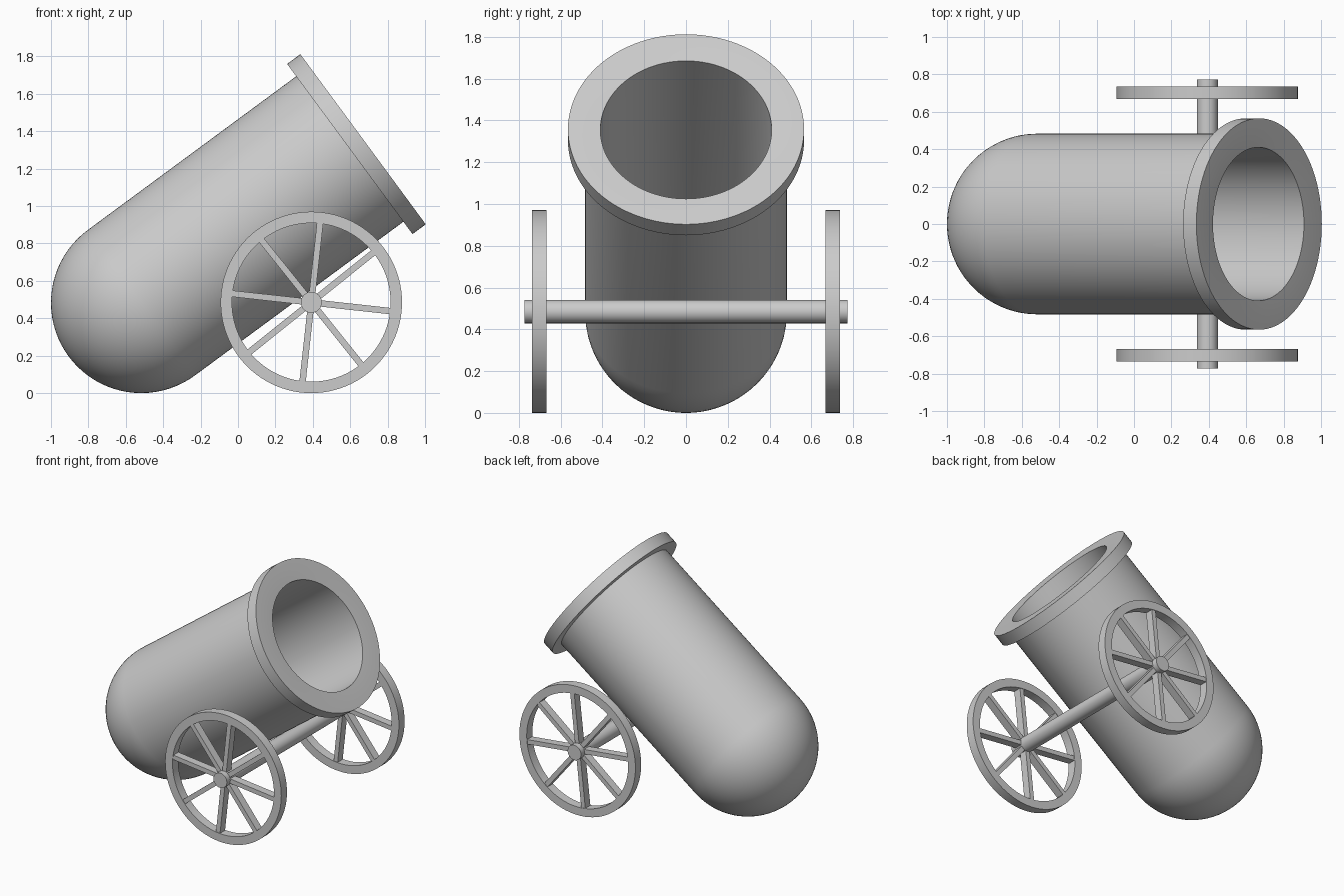
import bpy, bmesh
from math import sin, cos, pi, radians
from mathutils import Matrix, Vector

if "Cube" in bpy.data.objects:
    bpy.data.objects.remove(bpy.data.objects["Cube"])

TILT = radians(36.4)
BREECH = Vector((-0.517, 0, 0.483))
AXLE_X, AXLE_Z = 0.392, 0.485


def finish(bm, name, matrix):
    bmesh.ops.remove_doubles(bm, verts=bm.verts, dist=1e-5)
    bmesh.ops.recalc_face_normals(bm, faces=bm.faces)
    bm.transform(matrix)
    mesh = bpy.data.meshes.new(name)
    bm.to_mesh(mesh)
    bm.free()
    ob = bpy.data.objects.new(name, mesh)
    bpy.context.collection.objects.link(ob)
    bpy.ops.object.select_all(action='DESELECT')
    ob.select_set(True)
    bpy.context.view_layer.objects.active = ob
    bpy.ops.object.shade_smooth_by_angle(angle=radians(30))
    return ob


def lathe(name, profile, matrix, closed=False, steps=96):
    """Revolve (radius, height) points around local z."""
    bm = bmesh.new()
    vs = [bm.verts.new((r, 0, z)) for r, z in profile]
    edges = [bm.edges.new(p) for p in zip(vs, vs[1:])]
    if closed:
        edges.append(bm.edges.new((vs[-1], vs[0])))
    bmesh.ops.spin(bm, geom=vs + edges, cent=(0, 0, 0), axis=(0, 0, 1),
                   angle=2 * pi, steps=steps, use_merge=True)
    return finish(bm, name, matrix)


def dome(r, n=20):
    """Quarter arc from the pole up to the equator."""
    return [(r * sin(i * pi / 2 / n), -r * cos(i * pi / 2 / n)) for i in range(n + 1)]


# Hollow barrel with rounded breech and muzzle flange
R, BORE, FLANGE, LENGTH = 0.483, 0.41, 0.565, 1.473
profile = (dome(R)
           + [(R, LENGTH - 0.088), (FLANGE, LENGTH - 0.088), (FLANGE, LENGTH),
              (R, LENGTH), (BORE, LENGTH - 0.004)]
           + dome(BORE)[::-1])
lathe("barrel", profile,
      Matrix.Translation(BREECH) @ Matrix.Rotation(pi / 2 - TILT, 4, 'Y'))

# Axle under the barrel
to_y = Matrix.Rotation(pi / 2, 4, 'X')
axle_at = Matrix.Translation((AXLE_X, 0, AXLE_Z))
lathe("axle", [(0, -0.773), (0.056, -0.773), (0.056, 0.773), (0, 0.773)],
      axle_at @ to_y, steps=48)

# Wheels: rim ring and eight spokes each
for side, label in ((-1, "near"), (1, "far")):
    place = Matrix.Translation((AXLE_X, side * 0.702, AXLE_Z)) @ to_y
    h = 0.034
    lathe(label + "_wheel_rim",
          [(0.424, -h), (0.485, -h), (0.485, h), (0.424, h)], place, closed=True)
    bm = bmesh.new()
    for i in range(8):
        m = (Matrix.Rotation(radians(-6.3 + 45 * i), 4, 'Z')
             @ Matrix.Translation((0.235, 0, 0))
             @ Matrix.Diagonal((0.39, 0.034, 0.06, 1)))
        bmesh.ops.create_cube(bm, size=1, matrix=m)
    finish(bm, label + "_wheel_spokes", place)
